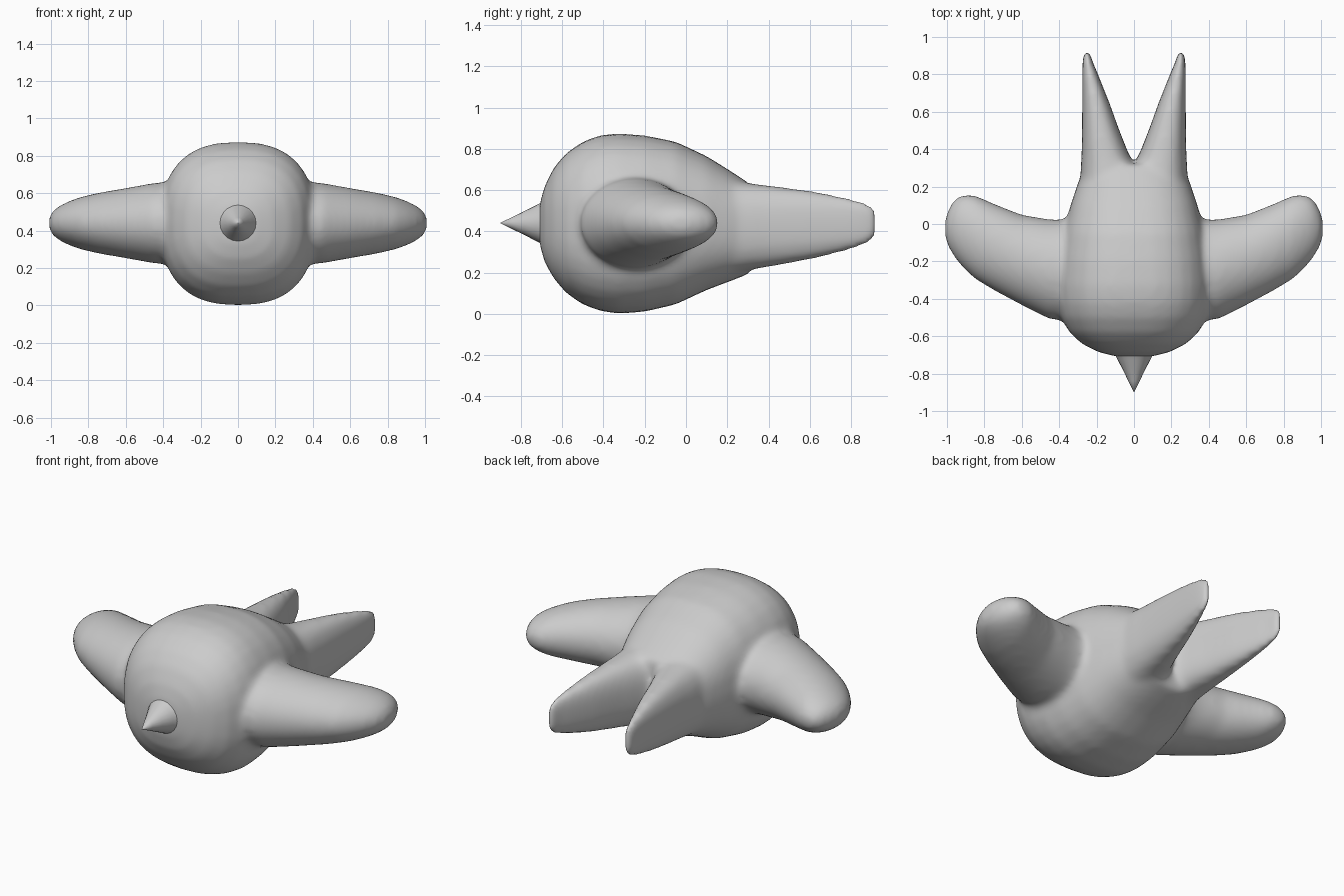
import bpy, bmesh
from math import sin, cos, pi, copysign

if "Cube" in bpy.data.objects:
    bpy.data.objects.remove(bpy.data.objects["Cube"])

def power(v, e):
    return copysign(abs(v) ** e, v)

def loft(bm, axis, sections, expo=2.0, n=32, sx=1):
    """Closed loft of superellipse rings: (pos, centre_a, half_a, centre_z, half_z)."""
    rings = []
    for p, ca, ha, cz, hz in sections:
        ring = []
        for i in range(n):
            t = 2 * pi * i / n
            a = ca + ha * power(cos(t), 2 / expo)
            z = cz + hz * power(sin(t), 2 / expo)
            co = (a * sx, p, z) if axis == 'Y' else (p * sx, a, z)
            ring.append(bm.verts.new(co))
        rings.append(ring)
    for r0, r1 in zip(rings, rings[1:]):
        for i in range(n):
            j = (i + 1) % n
            bm.faces.new((r0[i], r0[j], r1[j], r1[i]))
    bm.faces.new(rings[0])
    bm.faces.new(rings[-1])

def finish(bm, name):
    bmesh.ops.recalc_face_normals(bm, faces=bm.faces[:])
    me = bpy.data.meshes.new(name)
    bm.to_mesh(me)
    bm.free()
    for f in me.polygons:
        f.use_smooth = True
    ob = bpy.data.objects.new(name, me)
    bpy.context.collection.objects.link(ob)
    return ob

bm = bmesh.new()
# plump torso: y, half width, bottom, top
torso = [(-.71, .09, .34, .53), (-.685, .19, .25, .62), (-.64, .28, .17, .71),
         (-.58, .345, .10, .78), (-.5, .39, .045, .835), (-.42, .41, .015, .865),
         (-.33, .415, .0, .875), (-.2, .405, .01, .865), (-.05, .38, .045, .835),
         (.1, .34, .115, .765), (.22, .30, .16, .69), (.32, .26, .20, .625)]
loft(bm, 'Y', [(y, 0, w, (b + t) / 2, (t - b) / 2) for y, w, b, t in torso], 2.5)

# wings: x, front edge, back edge, half thickness
wing = [(.2, -.52, .02, .23), (.45, -.51, .025, .215), (.6, -.435, .05, .188),
        (.75, -.355, .11, .162), (.85, -.295, .155, .138), (.91, -.24, .16, .115),
        (.96, -.18, .135, .09), (.995, -.12, .075, .06), (1.01, -.07, .03, .03)]
# forked tail: y, inner x, outer x, half height
tail = [(.0, -.01, .29, .25), (.3, -.01, .285, .212), (.38, .03, .28, .2),
        (.5, .078, .278, .183), (.65, .132, .277, .158), (.8, .192, .277, .125),
        (.87, .222, .275, .105), (.92, .236, .268, .075)]
for s in (1, -1):
    loft(bm, 'X', [(x, (f + b) / 2, (b - f) / 2, .44, h) for x, f, b, h in wing], 2.0, sx=s)
    loft(bm, 'Y', [(y, (i + o) / 2, (o - i) / 2, .415 + .025 * max(y, 0), h)
                   for y, i, o, h in tail], 2.5, sx=s)
body = finish(bm, "bird_body")

# blend the parts into one soft skin
rem = body.modifiers.new("merge", 'REMESH')
rem.mode = 'VOXEL'
rem.voxel_size = .018
rem.use_smooth_shade = True
sm = body.modifiers.new("soften", 'SMOOTH')
sm.factor = .5
sm.iterations = 14

# flared pointed beak
bm = bmesh.new()
beak = [(-.64, .14), (-.69, .105), (-.73, .085), (-.785, .057), (-.84, .03), (-.9, .001)]
loft(bm, 'Y', [(y, 0, r, .44, r) for y, r in beak], 2.0, 20)
finish(bm, "beak")
